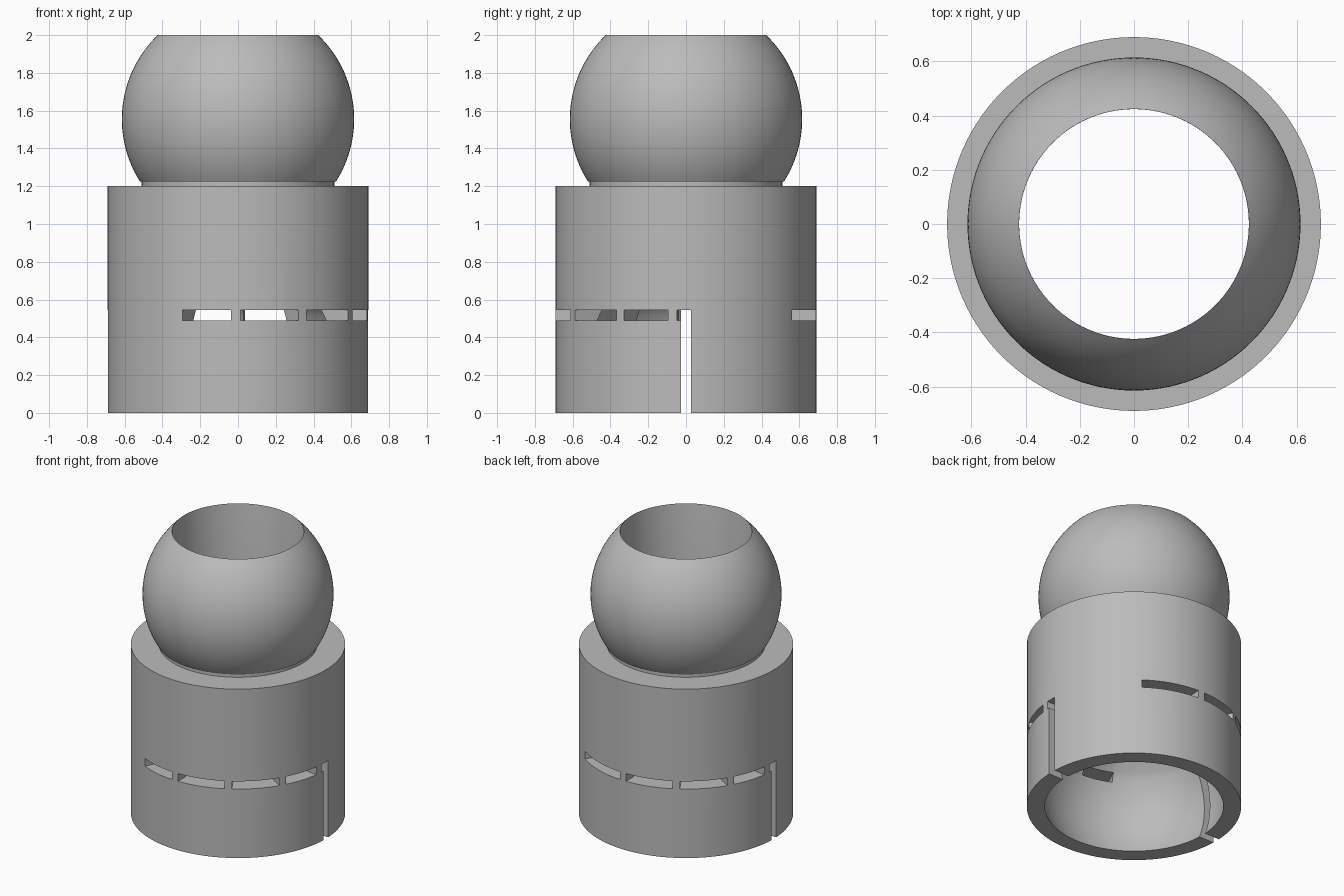
import bpy, bmesh, math
from math import sin, cos, pi, radians, sqrt

if "Cube" in bpy.data.objects:
    bpy.data.objects.remove(bpy.data.objects["Cube"])

SEGMENTS = 120
BODY_R, BODY_TOP = 0.69, 1.2
BALL_R, BALL_Z = 0.615, 1.555
SOCKET_Z = 0.22
BORE_R, NECK_R = 0.424, 0.51
SLOT_LOW, SLOT_HIGH = 0.49, 0.545

grey = bpy.data.materials.new("plain grey")
grey.use_nodes = True
grey.diffuse_color = (0.5, 0.5, 0.5, 1)
grey.node_tree.nodes["Principled BSDF"].inputs["Base Color"].default_value = (0.5, 0.5, 0.5, 1)


def make_object(name, bm):
    bmesh.ops.recalc_face_normals(bm, faces=bm.faces)
    mesh = bpy.data.meshes.new(name)
    bm.to_mesh(mesh)
    bm.free()
    obj = bpy.data.objects.new(name, mesh)
    bpy.context.collection.objects.link(obj)
    mesh.materials.append(grey)
    return obj


def arc(centre_z, z0, z1, steps):
    """Points (radius, z) on a ball of BALL_R between two heights."""
    a0, a1 = (math.asin((z - centre_z) / BALL_R) for z in (z0, z1))
    angles = [a0 + (a1 - a0) * i / steps for i in range(steps + 1)]
    return [(BALL_R * cos(a), centre_z + BALL_R * sin(a)) for a in angles]


def lathe(bm, profile):
    """Closed profile turned about the z axis."""
    rings = [[bm.verts.new((r * cos(2 * pi * i / SEGMENTS), r * sin(2 * pi * i / SEGMENTS), z))
              for r, z in profile] for i in range(SEGMENTS)]
    n = len(profile)
    for i in range(SEGMENTS):
        a, b = rings[i], rings[(i + 1) % SEGMENTS]
        for j in range(n):
            k = (j + 1) % n
            bm.faces.new((a[j], b[j], b[k], a[k]))


def sector(bm, start, end):
    """Solid piece of a flat ring between two angles in degrees."""
    steps = max(2, int(abs(end - start) / 3))
    section = [(0.4, SLOT_LOW), (0.8, SLOT_LOW), (0.8, SLOT_HIGH), (0.4, SLOT_HIGH)]
    rings = []
    for i in range(steps + 1):
        a = radians(start + (end - start) * i / steps)
        rings.append([bm.verts.new((r * cos(a), r * sin(a), z)) for r, z in section])
    for a, b in zip(rings, rings[1:]):
        for j in range(4):
            k = (j + 1) % 4
            bm.faces.new((a[j], b[j], b[k], a[k]))
    bm.faces.new(rings[0])
    bm.faces.new(rings[-1])


# Hollow body: sleeve, neck, ball end, bore and ball socket
cone_r = sqrt(BALL_R ** 2 - (SLOT_HIGH - SOCKET_Z) ** 2)
profile = [(BODY_R, 0), (BODY_R, BODY_TOP), (NECK_R, BODY_TOP)]
profile += [(NECK_R, 1.225)] + arc(BALL_Z, 1.225, 2, 28)
profile += [(BORE_R, 2 - 0.002), (BORE_R, SLOT_HIGH + cone_r - BORE_R)]
profile += arc(SOCKET_Z, SLOT_HIGH, 0, 18)
bm = bmesh.new()
lathe(bm, profile)
body = make_object("ball_socket_body", bm)

# Curved slots broken by thin ribs, front and back
bm = bmesh.new()
for turn, first in ((0, -115.3), (180, -125.7)):
    stops = [first]
    for rib in (-91, -60.3, -30.3, -6):
        stops += [rib - 2, rib + 2]
    stops.append(-1)
    for start, end in zip(stops[::2], stops[1::2]):
        sector(bm, start + turn, end + turn)
slots = make_object("slot_cutter", bm)

# Straight slit through both sides
bm = bmesh.new()
bmesh.ops.create_cube(bm, size=1)
bmesh.ops.scale(bm, vec=(2, 0.055, SLOT_HIGH + 0.1), verts=bm.verts)
bmesh.ops.translate(bm, vec=(0, 0, (SLOT_HIGH - 0.1) / 2), verts=bm.verts)
slit = make_object("slit_cutter", bm)

bpy.context.view_layer.objects.active = body
for cutter in (slots, slit):
    mod = body.modifiers.new("cut", 'BOOLEAN')
    mod.operation, mod.solver, mod.object = 'DIFFERENCE', 'EXACT', cutter
    bpy.ops.object.modifier_apply(modifier=mod.name)
    bpy.data.objects.remove(cutter)

for obj in bpy.context.selected_objects:
    obj.select_set(False)
body.select_set(True)
bpy.ops.object.shade_smooth_by_angle(angle=radians(25))
